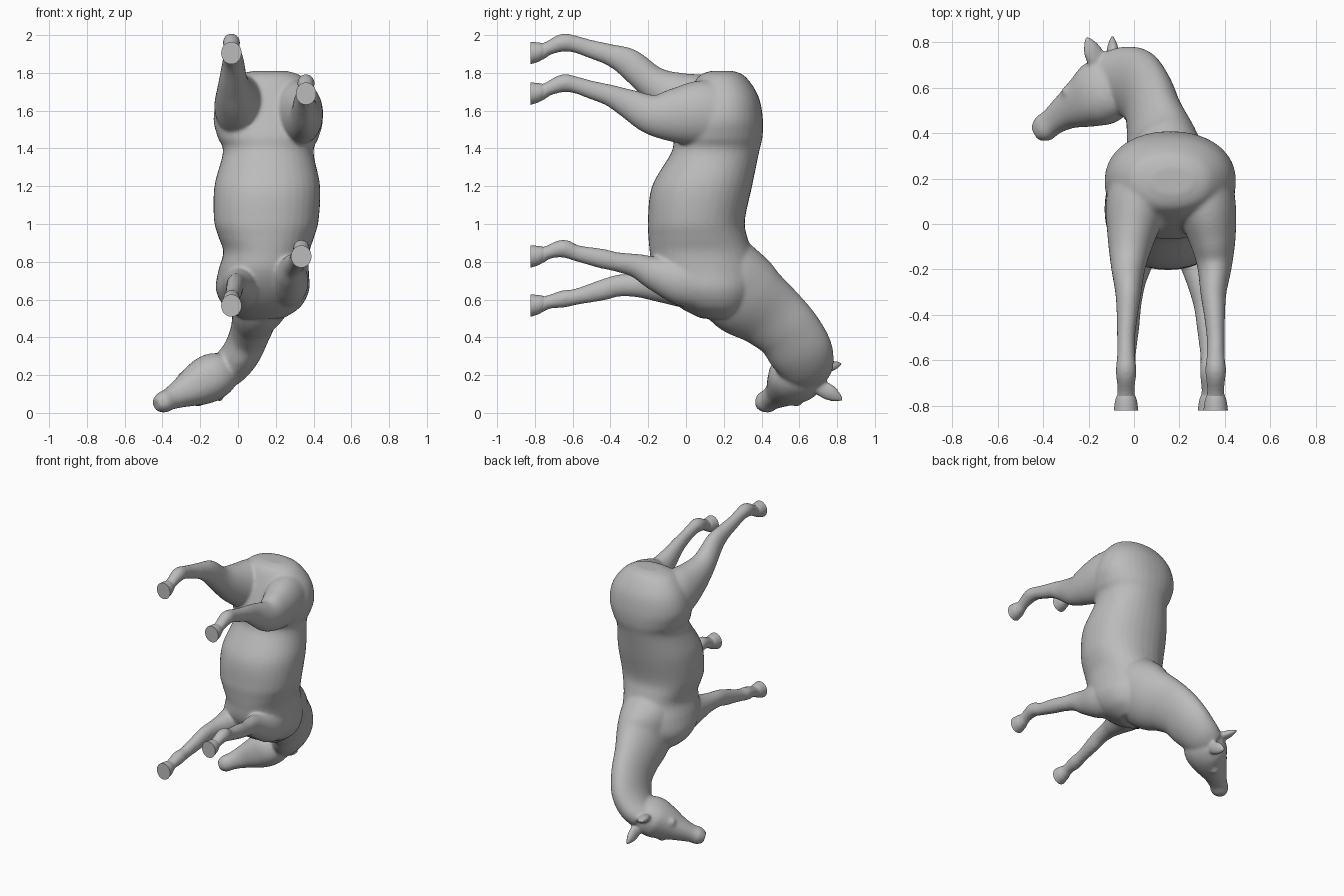
import bpy, bmesh, math
from mathutils import Vector

if "Cube" in bpy.data.objects:
    bpy.data.objects.remove(bpy.data.objects["Cube"])

grey = bpy.data.materials.new("plain grey")
grey.use_nodes = True
grey.diffuse_color = (0.5, 0.5, 0.5, 1)
grey.node_tree.nodes["Principled BSDF"].inputs["Base Color"].default_value = (0.5, 0.5, 0.5, 1)

SIDES, STEPS = 36, 6


def spline(rows):
    """Smooth the station rows with a Catmull-Rom curve."""
    out, n = [], len(rows)
    for i in range(n - 1):
        a, b, c, d = (rows[min(max(i + k, 0), n - 1)] for k in (-1, 0, 1, 2))
        for s in range(STEPS):
            t = s / STEPS
            out.append([0.5 * (2 * q + (r - p) * t + (2 * p - 5 * q + 4 * r - w) * t * t
                               + (3 * q - p - 3 * r + w) * t ** 3)
                        for p, q, r, w in zip(a, b, c, d)])
    return out + [list(rows[-1])]


def rounded(v, power):
    return math.copysign(abs(v) ** power, v)


def loft(bm, rows, up, axis=None, power=1.0):
    """Skin oval rings; a row is x, y, z, half width, half depth along up.
    A power below one makes the ovals squarer."""
    rows = spline(rows)
    centres = [Vector(r[:3]) for r in rows]
    rings = []
    for i, r in enumerate(rows):
        tangent = centres[min(i + 1, len(rows) - 1)] - centres[max(i - 1, 0)]
        tangent = Vector(axis) if axis else tangent.normalized()
        side = tangent.cross(Vector(up)).normalized()
        rise = side.cross(tangent)
        angles = [math.tau * k / SIDES for k in range(SIDES)]
        rings.append([bm.verts.new(centres[i] + side * r[3] * rounded(math.cos(a), power)
                                   + rise * r[4] * rounded(math.sin(a), power)) for a in angles])
    for p, q in zip(rings, rings[1:]):
        for k in range(SIDES):
            j = (k + 1) % SIDES
            bm.faces.new((p[k], p[j], q[j], q[k]))
    bm.faces.new(rings[0][::-1])
    bm.faces.new(rings[-1])


def finish(bm, name):
    bmesh.ops.recalc_face_normals(bm, faces=bm.faces)
    mesh = bpy.data.meshes.new(name)
    bm.to_mesh(mesh)
    bm.free()
    mesh.materials.append(grey)
    for p in mesh.polygons:
        p.use_smooth = True
    ob = bpy.data.objects.new(name, mesh)
    bpy.context.collection.objects.link(ob)
    return ob


def add_ball(bm, centre, size):
    made = bmesh.ops.create_uvsphere(bm, u_segments=20, v_segments=14, radius=size)
    bmesh.ops.translate(bm, verts=made["verts"], vec=centre)


body = bmesh.new()

# Barrel, from rump to chest
loft(body, [(.17, .19, 1.81, .09, .06), (.16, .19, 1.78, .18, .125),
            (.16, .197, 1.68, .26, .185), (.16, .187, 1.56, .29, .22),
            (.16, .17, 1.46, .268, .235), (.16, .155, 1.38, .24, .232),
            (.155, .085, 1.2, .28, .265), (.15, .055, 1.02, .277, .257),
            (.15, .063, .93, .253, .262), (.15, .08, .85, .228, .272),
            (.135, .1, .75, .24, .28), (.13, .125, .65, .247, .25),
            (.13, .15, .56, .2, .185), (.13, .18, .5, .11, .1)],
     (0, 1, 0), (0, 0, -1), .92)

# Neck, sweeping down and to one side
loft(body, [(.14, .13, .88, .18, .16), (.14, .22, .73, .19, .21),
            (.128, .31, .62, .162, .222), (.095, .437, .525, .124, .192),
            (.066, .54, .43, .107, .175), (.022, .605, .325, .102, .172),
            (-.042, .635, .245, .098, .15), (-.11, .635, .2, .09, .125)], (.1, .93, .3))

# Head, from poll to muzzle
brow = (-.53, .77, -.30)
loft(body, [(-.05, .65, .245, .075, .09), (-.10, .615, .212, .112, .135),
            (-.15, .575, .183, .124, .145), (-.21, .54, .15, .113, .12),
            (-.295, .495, .107, .08, .08), (-.36, .45, .074, .058, .06),
            (-.40, .42, .055, .056, .06), (-.435, .4, .043, .034, .037)], brow, power=.88)

# Legs: y, x shift, z shift from the hoof, half width, half depth
foot = [(-.81, 0, 0, .046, .05), (-.77, 0, .006, .043, .044)]
hind = foot + [
    (-.73, 0, .025, .038, .037), (-.65, 0, .055, .046, .048), (-.58, 0, .045, .04, .045),
    (-.5, 0, .02, .04, .049), (-.4, -.005, -.01, .047, .058), (-.3, -.01, -.055, .058, .079)]
near_thigh = [(-.18, -.005, -.11, .078, .108), (-.06, -.015, -.115, .105, .145),
              (.08, -.042, -.105, .132, .175), (.2, -.07, -.11, .13, .165),
              (.29, -.1, -.12, .09, .11)]
far_thigh = [(-.18, -.01, -.155, .078, .09), (-.06, -.022, -.225, .105, .13),
             (.08, -.046, -.28, .137, .17), (.2, -.075, -.31, .13, .165),
             (.29, -.1, -.33, .09, .11)]
fore_near = foot + [
    (-.73, 0, .022, .038, .036), (-.65, 0, .042, .045, .048), (-.58, -.005, .018, .038, .043),
    (-.45, -.015, -.01, .044, .052), (-.36, -.025, -.03, .047, .052),
    (-.26, -.045, -.05, .056, .065), (-.16, -.06, -.09, .078, .092),
    (-.02, -.07, -.13, .108, .13), (.14, -.085, -.16, .105, .13)]
fore_far = foot + [
    (-.73, 0, .018, .038, .036), (-.65, 0, .035, .045, .046), (-.58, -.005, .047, .038, .043),
    (-.45, -.015, .08, .044, .055), (-.36, -.02, .105, .047, .058),
    (-.26, -.03, .11, .056, .066), (-.16, -.045, .11, .078, .088),
    (-.02, -.06, .11, .108, .12), (.14, -.08, .1, .105, .13)]

legs = [("left_hind", 1, .36, 1.69, hind + near_thigh),
        ("right_hind", -1, -.035, 1.905, hind + far_thigh),
        ("left_fore", 1, .335, .828, fore_near), ("right_fore", -1, -.035, .568, fore_far)]
for label, sign, x, z, rows in legs:
    loft(body, [(x + sign * dx, y, z + dz, w, d) for y, dx, dz, w, d in rows], (0, 0, 1))
    # Hoof with a flat sole
    hoof = bmesh.new()
    loft(hoof, [(x, -.745, z + .014, .034, .034), (x, -.775, z + .006, .047, .049),
                (x, -.822, z, .054, .059)], (0, 0, 1), (0, -1, 0))
    ob = finish(hoof, label + "_hoof")
    bpy.context.view_layer.objects.active = ob
    ob.select_set(True)
    bpy.ops.object.shade_smooth_by_angle(angle=math.radians(40))
    ob.select_set(False)

# Brow bumps and eyes blended into the skull
lateral = Vector((.53, .04, -.84))
for s in (-1, 1):
    add_ball(body, Vector((-.25, .585, .125)) + lateral * s * .072, .032)
    add_ball(body, Vector((-.255, .585, .125)) + lateral * s * .09, .016)

# Ears, broad at the base and pointed at the tip
for base, tip in (((-.155, .70, .235), (-.212, .828, .262)),
                  ((-.095, .70, .14), (-.095, .832, .068))):
    b, t = Vector(base), Vector(tip)
    loft(body, [(*b.lerp(t, f), w, w * .6) for f, w in
                ((0, .04), (.3, .046), (.6, .04), (.85, .022), (1, .01))], brow)

ob = finish(body, "body")
remesh = ob.modifiers.new("blend", "REMESH")
remesh.mode = "VOXEL"
remesh.voxel_size = .009
remesh.use_smooth_shade = True
soft = ob.modifiers.new("soften", "SMOOTH")
soft.factor = .5
soft.iterations = 14
